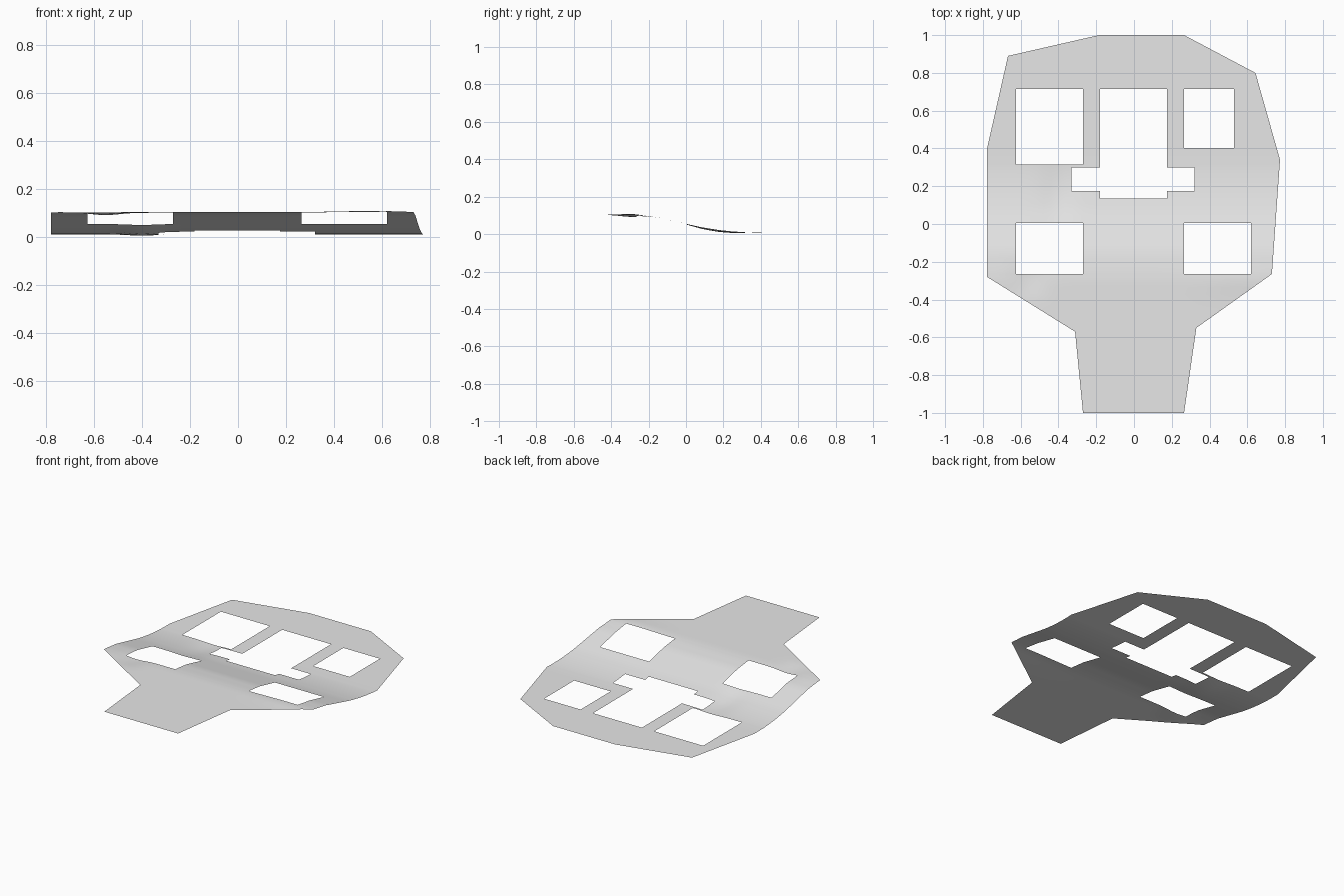
import bpy, bmesh, math

if "Cube" in bpy.data.objects:
    bpy.data.objects.remove(bpy.data.objects["Cube"])

# Left and right borders of the sheet as (y, x), and the height along y
LEFT = [(-1, -.27), (-.57, -.312), (-.28, -.778), (.4, -.778), (.89, -.667), (1, -.185)]
RIGHT = [(-1, .265), (-.55, .33), (-.265, .73), (.34, .773), (.8, .643), (1, .265)]
PROFILE = [(-1, .103), (-.3, .103), (-.25, .1), (-.15, .089), (0, .055),
           (.08, .037), (.135, .028), (.175, .022), (.24, .015), (.3, .011), (.36, .01), (1, .01)]
# Openings as x0, x1, y0, y1
HOLES = [(-.625, -.27, .315, .715), (-.18, .175, .135, .715), (-.33, .32, .175, .3),
         (.265, .53, .403, .715), (-.625, -.27, -.265, .005), (.265, .62, -.265, .005)]


def lerp_table(table, t):
    for (a, u), (b, v) in zip(table, table[1:]):
        if t <= b:
            return u + (v - u) * (t - a) / (b - a)
    return table[-1][1]


def bell(x, y, cx, cy, wx, wy):
    return math.exp(-((x - cx) / wx) ** 2 - ((y - cy) / wy) ** 2)


def height(x, y):
    z = lerp_table(PROFILE, y)
    z -= .011 * bell(x, y, -.55, -.29, .08, .08)    # dent at the front left
    z -= .010 * bell(x, y, -.40, .17, .08, .17)     # hollow on the left slope
    z += .005 * bell(x, y, .55, -.29, .2, .08)      # low rise at the front right
    return max(z, 0)


def grid_lines(fixed, lo, hi, step):
    """Required lines, with each gap split evenly."""
    pts = sorted(set(fixed) | {lo, hi})
    out = []
    for a, b in zip(pts, pts[1:]):
        n = max(1, math.ceil((b - a) / step))
        out += [a + (b - a) * i / n for i in range(n)]
    return out + [hi]


xs = grid_lines([v for h in HOLES for v in h[:2]], -.778, .773, .04)
ys = grid_lines([v for h in HOLES for v in h[2:]] + [p[0] for p in LEFT + RIGHT + PROFILE], -1, 1, .04)

# Sheet: grid squeezed to the borders, with openings left out
bm = bmesh.new()
rows = []
for y in ys:
    lo, hi = lerp_table(LEFT, y), lerp_table(RIGHT, y)
    row = []
    for x in xs:
        cx = min(max(x, lo), hi)
        row.append(bm.verts.new((cx, y, height(cx, y))))
    rows.append(row)
for j in range(len(ys) - 1):
    for i in range(len(xs) - 1):
        mx, my = (xs[i] + xs[i + 1]) / 2, (ys[j] + ys[j + 1]) / 2
        if any(a < mx < b and c < my < d for a, b, c, d in HOLES):
            continue
        bm.faces.new((rows[j][i], rows[j][i + 1], rows[j + 1][i + 1], rows[j + 1][i]))
bmesh.ops.remove_doubles(bm, verts=bm.verts[:], dist=.0005)
bmesh.ops.delete(bm, geom=[v for v in bm.verts if not v.link_faces], context='VERTS')
for f in bm.faces:
    f.smooth = True
    f.normal_update()
    if f.normal.z < 0:
        f.normal_flip()

mesh = bpy.data.meshes.new("ground_sheet")
bm.to_mesh(mesh)
bm.free()
grey = bpy.data.materials.new("light grey")
grey.diffuse_color = (.8, .8, .8, 1)
grey.use_nodes = True
grey.node_tree.nodes["Principled BSDF"].inputs["Base Color"].default_value = grey.diffuse_color
mesh.materials.append(grey)
bpy.context.collection.objects.link(bpy.data.objects.new("ground_sheet", mesh))
